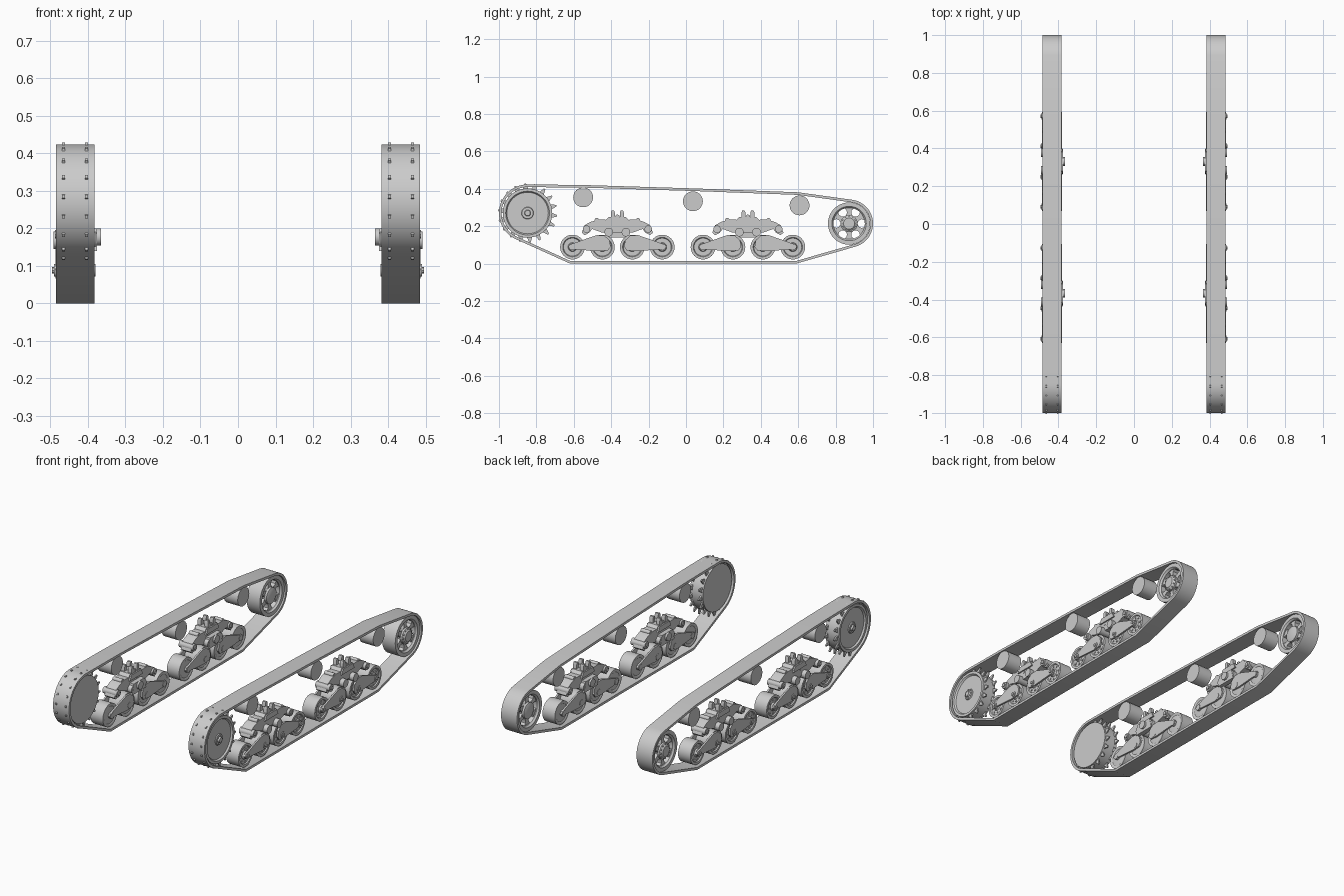
import bpy, bmesh
from math import sin, cos, pi, radians
from mathutils import Vector

if "Cube" in bpy.data.objects:
    bpy.data.objects.remove(bpy.data.objects["Cube"])

steel = bpy.data.materials.new("grey steel")
steel.use_nodes = True
steel.diffuse_color = (0.6, 0.6, 0.6, 1)
steel.node_tree.nodes["Principled BSDF"].inputs["Base Color"].default_value = (0.6, 0.6, 0.6, 1)


def finish(name, bm):
    """Turn a bmesh into a part that is mirrored to the other track."""
    bmesh.ops.recalc_face_normals(bm, faces=bm.faces)
    mesh = bpy.data.meshes.new(name)
    bm.to_mesh(mesh)
    bm.free()
    mesh.materials.append(steel)
    mesh.shade_smooth()
    mesh.set_sharp_from_angle(angle=radians(32))
    obj = bpy.data.objects.new(name, mesh)
    bpy.context.collection.objects.link(obj)
    obj.modifiers.new("Other track", "MIRROR").use_mirror_merge = False
    return obj


def add_prism(bm, pts, x0, x1):
    """Extrude a side outline of (y, z) points across x."""
    a = [bm.verts.new((x0, y, z)) for y, z in pts]
    b = [bm.verts.new((x1, y, z)) for y, z in pts]
    bm.faces.new(a)
    bm.faces.new(b[::-1])
    for i in range(len(a)):
        j = (i + 1) % len(a)
        bm.faces.new((a[i], a[j], b[j], b[i]))


def add_lathe(bm, profile, y, z, n=32, closed=False):
    """Revolve (x, radius) points about an axle at (y, z)."""
    rings = [[bm.verts.new((x, y + r * cos(2 * pi * k / n), z + r * sin(2 * pi * k / n)))
              for k in range(n)] for x, r in profile]
    pairs = list(zip(rings, rings[1:]))
    if closed:
        pairs.append((rings[-1], rings[0]))
    else:
        bm.faces.new(rings[0])
        bm.faces.new(rings[-1][::-1])
    for a, b in pairs:
        for k in range(n):
            m = (k + 1) % n
            bm.faces.new((a[k], a[m], b[m], b[k]))


def add_cyl(bm, x0, x1, y, z, r, n=24):
    add_lathe(bm, [(x0, r), (x1, r)], y, z, n)


def add_bolts(bm, x0, x1, y, z, ring, r, count):
    for k in range(count):
        t = 2 * pi * k / count
        add_cyl(bm, x0, x1, y + ring * cos(t), z + ring * sin(t), r, 8)


def arc(y, z, r, start, end, n):
    return [(y + r * cos(radians(start + (end - start) * k / n)),
             z + r * sin(radians(start + (end - start) * k / n))) for k in range(n + 1)]


IN, OUT = 0.383, 0.485
SY, SZ = -0.847, 0.27
IY, IZ = 0.872, 0.214

# Track band: a closed loop with an inner offset
loop = arc(SY, SZ, 0.153, 88, 246, 28)
loop += [(-0.62, 0), (0.59, 0)]
loop += arc(IY, IZ, 0.128, -73, 81, 24)
loop += [(0.6, 0.381), (0.037, 0.402), (-0.55, 0.42)]
bm = bmesh.new()
inner = []
for i, p in enumerate(loop):
    prev, nxt = Vector(loop[i - 1]), Vector(loop[(i + 1) % len(loop)])
    d = (nxt - prev).normalized()
    inner.append((p[0] - d.y * 0.014, p[1] + d.x * 0.014))
rings = [[bm.verts.new((x, *p)) for p in path]
         for x, path in ((IN, loop), (OUT, loop), (OUT, inner), (IN, inner))]
for a, b in zip(rings, rings[1:] + rings[:1]):
    for i in range(len(loop)):
        j = (i + 1) % len(loop)
        bm.faces.new((a[i], a[j], b[j], b[i]))
finish("track_band", bm)

# Drive sprocket: drum with a dished outer face, and two toothed rings
bm = bmesh.new()
add_lathe(bm, [(0.392, 0.132), (0.478, 0.132), (0.478, 0.117), (0.468, 0.11),
               (0.464, 0.035), (0.474, 0.03), (0.474, 0.017), (0.484, 0.014)], SY, SZ, 48)
add_bolts(bm, 0.464, 0.478, SY, SZ, 0.023, 0.004, 8)
finish("drive_sprocket", bm)
bm = bmesh.new()
gear = []
for k in range(18):
    for off, r in ((-8, 0.128), (-5.5, 0.133), (-1.4, 0.159), (1.4, 0.159), (5.5, 0.133), (8, 0.128)):
        t = radians(14.6 + 20 * k + off)
        gear.append((SY + r * cos(t), SZ + r * sin(t)))
for x in (0.404, 0.465):
    add_prism(bm, gear, x - 0.004, x + 0.004)
finish("sprocket_teeth", bm)

# Idler wheel: rim, hub and six flared spokes
bm = bmesh.new()
add_lathe(bm, [(0.392, 0.113), (0.476, 0.113), (0.476, 0.092), (0.466, 0.084),
               (0.402, 0.084), (0.392, 0.092)], IY, IZ, 40, True)
add_lathe(bm, [(0.39, 0.03), (0.396, 0.046), (0.472, 0.046), (0.478, 0.036), (0.484, 0.03)], IY, IZ)
add_bolts(bm, 0.47, 0.479, IY, IZ, 0.041, 0.004, 12)
for k in range(6):
    t = radians(30 + 60 * k)
    u, v = Vector((cos(t), sin(t))), Vector((-sin(t), cos(t)))
    c = Vector((IY, IZ))
    side = ((0.04, 0.02), (0.055, 0.012), (0.07, 0.013), (0.087, 0.032))
    pts = [c + u * r + v * w for r, w in side] + [c + u * r - v * w for r, w in side[::-1]]
    add_prism(bm, [tuple(p) for p in pts], 0.408, 0.462)
finish("idler_wheel", bm)

# Return rollers
for i, (y, z) in enumerate(((-0.55, 0.354), (0.037, 0.333), (0.607, 0.311))):
    bm = bmesh.new()
    add_cyl(bm, 0.39, 0.478, y, z, 0.053, 32)
    finish(f"return_roller_{i + 1}", bm)

# Bogies: four road wheels, two rocker arms a side, arched beam and bracket
ROCKER = ((0.255, 0.078), (0.262, 0.09), (0.255, 0.102), (0.235, 0.108), (0.16, 0.135),
          (0.11, 0.152), (0.07, 0.15), (0.042, 0.125), (0.036, 0.09), (0.05, 0.07), (0.1, 0.066))
BEAM = ((0, 0.25), (0.045, 0.25), (0.06, 0.234), (0.1, 0.236), (0.145, 0.222), (0.175, 0.205),
        (0.19, 0.165), (0.175, 0.152), (0.15, 0.165), (0.135, 0.185), (0.08, 0.165), (0, 0.165))
for i, centre in enumerate((-0.367, 0.331)):
    tag = ("front", "rear")[i]
    wheels, rockers, beam, bracket = (bmesh.new() for _ in range(4))
    for s in (-1, 1):
        for d in (0.08, 0.24):
            y, z = centre + s * d, 0.088
            add_lathe(wheels, [(0.395, 0.03), (0.398, 0.05), (0.395, 0.055), (0.395, 0.066),
                               (0.474, 0.066), (0.474, 0.052), (0.468, 0.048),
                               (0.468, 0.024), (0.476, 0.02)], y, z)
            add_bolts(wheels, 0.466, 0.472, y, z, 0.037, 0.005, 8)
            add_cyl(rockers, 0.38, 0.491, y, z, 0.017, 16)
            add_cyl(rockers, 0.486, 0.496, y, z, 0.009, 8)
        for x0, x1 in ((0.382, 0.392), (0.477, 0.487)):
            add_prism(rockers, [(centre + s * y, z) for y, z in ROCKER], x0, x1)
        # Pivot pins, end lugs and bolts
        add_cyl(beam, 0.378, 0.492, centre + s * 0.046, 0.168, 0.023)
        add_cyl(beam, 0.392, 0.483, centre + s * 0.165, 0.184, 0.02, 16)
        add_cyl(beam, 0.386, 0.488, centre + s * 0.165, 0.184, 0.011, 8)
        add_cyl(beam, 0.405, 0.463, centre + s * 0.11, 0.232, 0.012, 12)
        # Upright posts with caps
        for x in (0.412, 0.456):
            y = centre + s * 0.024
            add_prism(bracket, [(y - 0.011, 0.2), (y + 0.011, 0.2), (y + 0.011, 0.272),
                                (y + 0.006, 0.284), (y - 0.006, 0.284), (y - 0.011, 0.272)],
                      x - 0.011, x + 0.011)
    outline = [(centre + y, z) for y, z in BEAM]
    outline += [(centre - y, z) for y, z in BEAM[-2:0:-1]]
    add_prism(beam, outline, 0.402, 0.466)
    # Cross pin, side plates and inboard mounting boss
    add_prism(bracket, [(centre + y, z) for y, z in
                        ((-0.06, 0.215), (0.06, 0.215), (0.045, 0.245), (-0.045, 0.245))], 0.394, 0.474)
    add_cyl(bracket, 0.404, 0.464, centre, 0.25, 0.012, 12)
    add_cyl(bracket, 0.365, 0.41, centre, 0.177, 0.023)
    add_prism(bracket, [(centre + y, z) for y, z in
                        ((-0.065, 0.14), (0.065, 0.14), (0.05, 0.2), (-0.05, 0.2))], 0.376, 0.405)
    finish(f"{tag}_road_wheels", wheels)
    finish(f"{tag}_rocker_arms", rockers)
    finish(f"{tag}_bogie_beam", beam)
    finish(f"{tag}_bogie_bracket", bracket)
